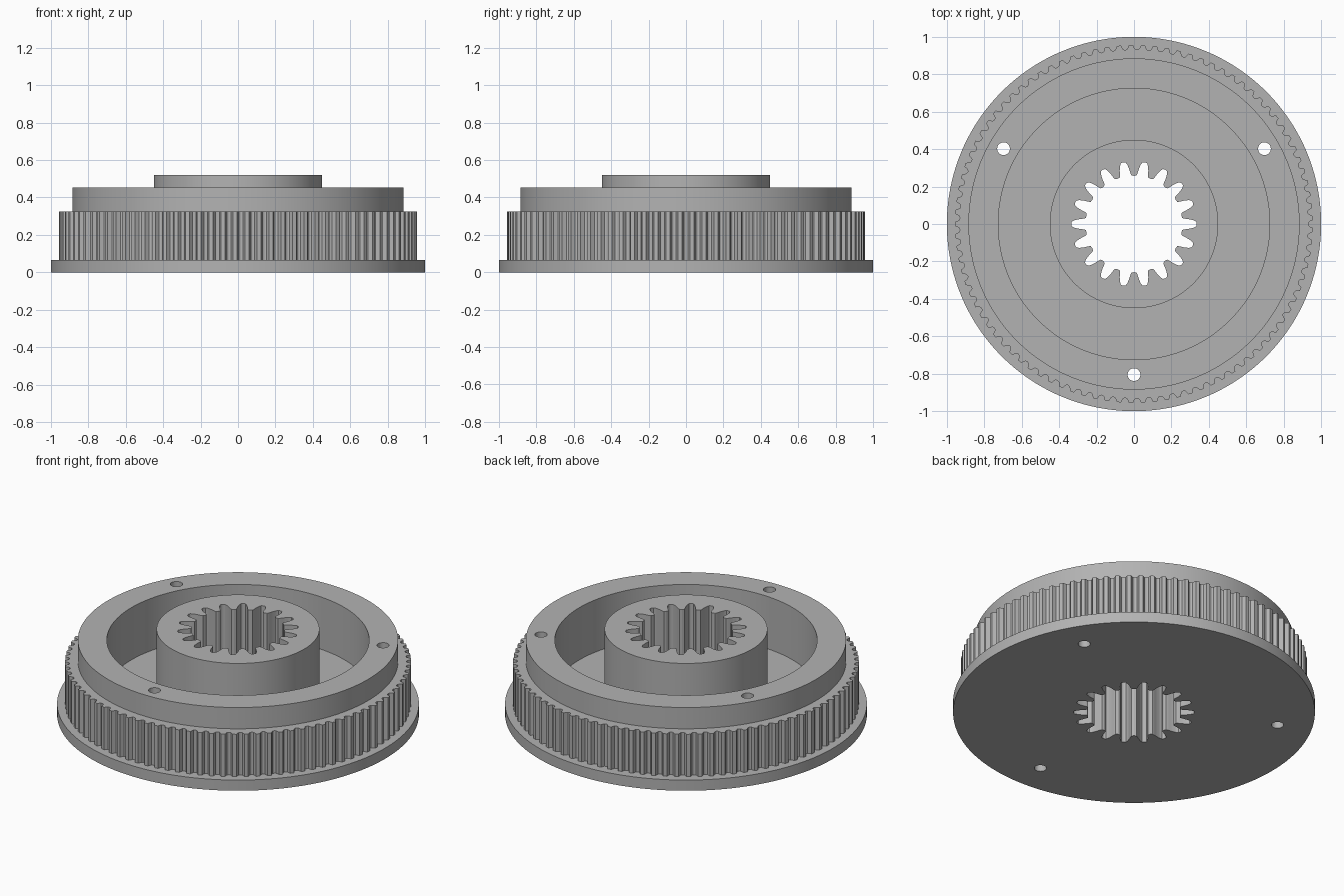
import bpy, bmesh
from math import pi, sin, cos, radians

if "Cube" in bpy.data.objects:
    bpy.data.objects.remove(bpy.data.objects["Cube"])

BELT_TEETH, BORE_TEETH = 93, 18
STEPS = BELT_TEETH * 12          # divisible by both tooth counts

grey = bpy.data.materials.new("machined grey")
grey.use_nodes = True
grey.diffuse_color = (0.45, 0.45, 0.45, 1)
grey.node_tree.nodes["Principled BSDF"].inputs["Base Color"].default_value = (0.45, 0.45, 0.45, 1)


def toothed(count, shape):
    """Radius as a function of angle; shape runs over half a tooth pitch."""
    def radius(angle):
        u = angle * count / (2 * pi) % 1
        u = min(u, 1 - u)
        for (u0, r0), (u1, r1) in zip(shape, shape[1:]):
            if u <= u1 + 1e-6:
                return r0 + (r1 - r0) * (u - u0) / (u1 - u0)
        return shape[-1][1]
    return radius


def plain(r):
    return lambda angle: r


# Rounded belt grooves and splined bore
belt = toothed(BELT_TEETH, [(0, 0.931), (0.16, 0.934), (0.25, 0.944), (0.31, 0.956), (0.5, 0.956)])
bore = toothed(BORE_TEETH, [(0, 0.335), (0.11, 0.332), (0.18, 0.318), (0.25, 0.295),
                            (0.30, 0.272), (0.35, 0.260), (0.5, 0.257)])

# Closed cross-section: flange, belt teeth, collar, recess, hub
section = [(bore, 0), (plain(1), 0), (plain(1), 0.065), (belt, 0.065), (belt, 0.324),
           (plain(0.885), 0.324), (plain(0.885), 0.454), (plain(0.725), 0.454),
           (plain(0.725), 0.135), (plain(0.45), 0.135), (plain(0.45), 0.52), (bore, 0.52)]

bm = bmesh.new()
rings = []
for radius, z in section:
    ring = []
    for i in range(STEPS):
        a = 2 * pi * i / STEPS
        ring.append(bm.verts.new((radius(a) * cos(a), radius(a) * sin(a), z)))
    rings.append(ring)
for lower, upper in zip(rings, rings[1:] + rings[:1]):
    for i in range(STEPS):
        j = (i + 1) % STEPS
        bm.faces.new((lower[i], lower[j], upper[j], upper[i]))
bmesh.ops.recalc_face_normals(bm, faces=bm.faces)
mesh = bpy.data.meshes.new("belt_pulley")
bm.to_mesh(mesh)
bm.free()
mesh.materials.append(grey)
pulley = bpy.data.objects.new("belt_pulley", mesh)
bpy.context.collection.objects.link(pulley)

# Three screw holes through the rim
for k, degrees in enumerate((30, 150, 270)):
    a = radians(degrees)
    bpy.ops.mesh.primitive_cylinder_add(vertices=32, radius=0.034, depth=1,
                                        location=(0.805 * cos(a), 0.805 * sin(a), 0.25))
    cutter = bpy.context.object
    cutter.name = f"screw_hole_cutter_{k + 1}"
    cutter.hide_render = True
    cutter.data.materials.append(grey)
    cut = pulley.modifiers.new("screw hole", "BOOLEAN")
    cut.operation, cut.solver, cut.object = "DIFFERENCE", "EXACT", cutter
    bpy.context.view_layer.objects.active = pulley
    bpy.ops.object.modifier_apply(modifier=cut.name)
    bpy.data.objects.remove(cutter)

bpy.ops.object.select_all(action="DESELECT")
pulley.select_set(True)
bpy.context.view_layer.objects.active = pulley
bpy.ops.object.shade_smooth_by_angle(angle=radians(30))
